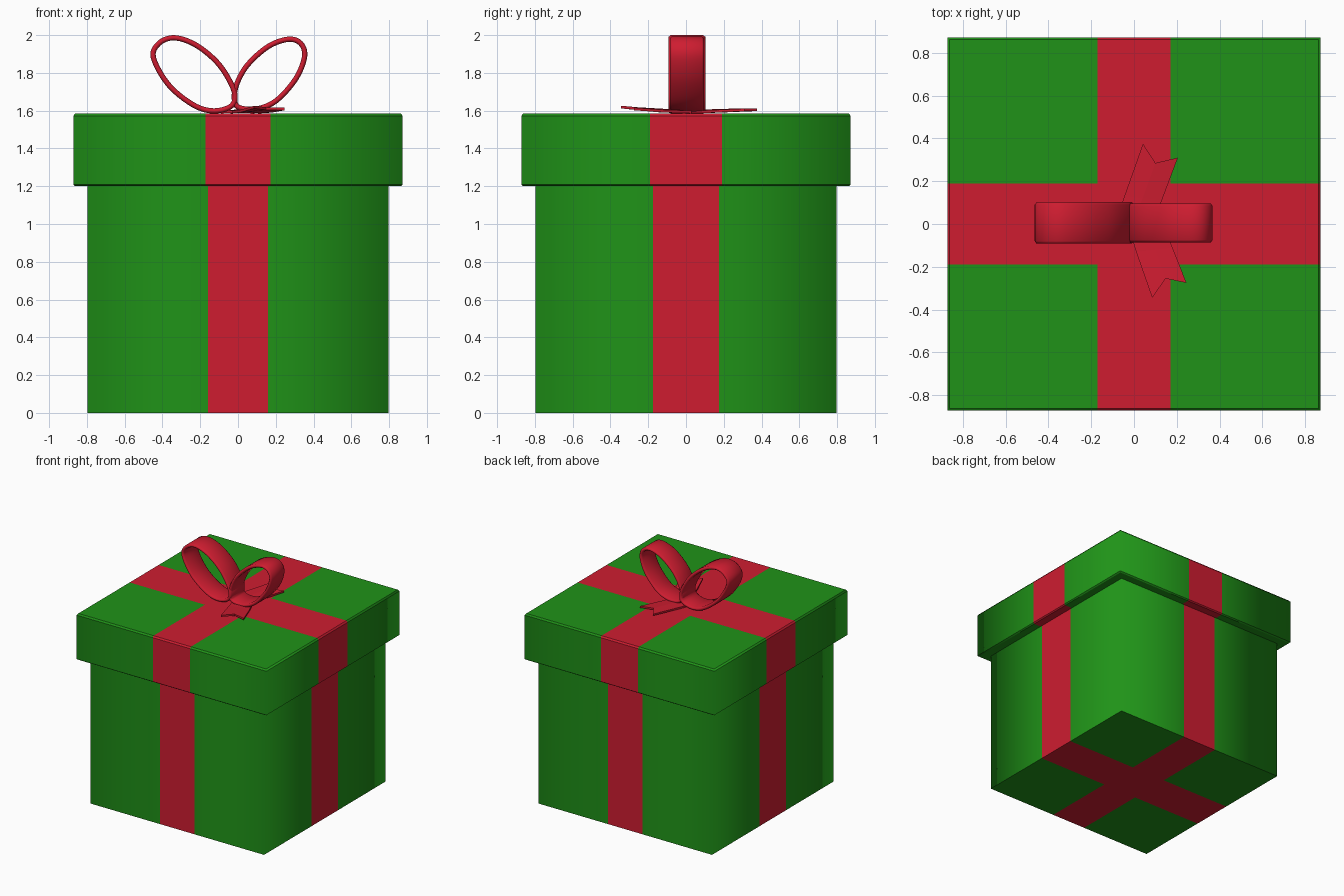
import bpy, bmesh
from mathutils import Vector

if "Cube" in bpy.data.objects:
    bpy.data.objects.remove(bpy.data.objects["Cube"])


def material(name, rgb):
    m = bpy.data.materials.new(name)
    m.diffuse_color = (*rgb, 1)
    m.use_nodes = True
    m.node_tree.nodes["Principled BSDF"].inputs["Base Color"].default_value = m.diffuse_color
    return m


GREEN = material("green_paper", (0.014, 0.29, 0.009))
RED = material("red_ribbon", (0.62, 0.012, 0.03))


def finish(name, bm, mats):
    bmesh.ops.recalc_face_normals(bm, faces=bm.faces)
    me = bpy.data.meshes.new(name)
    bm.to_mesh(me)
    bm.free()
    ob = bpy.data.objects.new(name, me)
    bpy.context.collection.objects.link(ob)
    for m in mats:
        me.materials.append(m)
    return ob


def wrapped_box(name, levels, wx, wy):
    """Box from (z, half size) levels, with ribbon bands of half width wx and wy."""
    bm = bmesh.new()
    ring = ([(i, 0) for i in range(3)] + [(3, j) for j in range(3)]
            + [(i, 3) for i in (3, 2, 1)] + [(0, j) for j in (3, 2, 1)])
    grids = []
    for n, (z, s) in enumerate(levels):
        xs, ys = (-s, -wx, wx, s), (-s, -wy, wy, s)
        cap = n in (0, len(levels) - 1)
        keys = [(i, j) for i in range(4) for j in range(4)] if cap else ring
        grids.append({(i, j): bm.verts.new((xs[i], ys[j], z)) for i, j in keys})
    for lo, hi in zip(grids, grids[1:]):
        for a, b in zip(ring, ring[1:] + ring[:1]):
            bm.faces.new((lo[a], lo[b], hi[b], hi[a]))
    for g in (grids[0], grids[-1]):
        for i in range(3):
            for j in range(3):
                bm.faces.new((g[i, j], g[i + 1, j], g[i + 1, j + 1], g[i, j + 1]))
    for f in bm.faces:
        c = f.calc_center_median()
        f.material_index = int(abs(c.x) < wx * 0.9 or abs(c.y) < wy * 0.9)
        f.smooth = True
    # rims stay crisp, upright corners are shaded softly
    for e in bm.edges:
        e.smooth = abs(e.verts[0].co.z - e.verts[1].co.z) > 1e-4
    return finish(name, bm, (GREEN, RED))


def bow_loop(name, outline, y0, y1, thick=0.028, steps=6):
    """Closed ribbon loop: smooth curve in the xz plane, swept with a rounded strip section."""
    pts = [Vector((x, 0, z)) for x, z in outline]
    n = len(pts)
    path = []
    for i in range(n):
        a, b, c, d = (pts[(i + k) % n] for k in (-1, 0, 1, 2))
        for s in range(steps):
            t = s / steps
            path.append(0.5 * (2 * b + (c - a) * t + (2 * a - 5 * b + 4 * c - d) * t ** 2
                               + (3 * b - a - 3 * c + d) * t ** 3))
    e = 0.012
    section = [(y0 + e, 0), (y1 - e, 0), (y1, thick * 0.3), (y1, thick * 0.7),
               (y1 - e, thick), (y0 + e, thick), (y0, thick * 0.7), (y0, thick * 0.3)]
    bm = bmesh.new()
    rings = []
    for i, p in enumerate(path):
        t = (path[(i + 1) % len(path)] - path[i - 1]).normalized()
        inward = Vector((t.z, 0, -t.x))          # outlines run clockwise from the front
        rings.append([bm.verts.new(p + inward * o + Vector((0, y, 0))) for y, o in section])
    for i, r in enumerate(rings):
        q = rings[(i + 1) % len(rings)]
        for k in range(8):
            m = (k + 1) % 8
            bm.faces.new((r[k], r[m], q[m], q[k])).smooth = True
    return finish(name, bm, (RED,))


def tail(name, rows, thick=0.014):
    """Flat ribbon end from (left, middle, right) rows; the last row forms the notch."""
    bm = bmesh.new()
    grid = [[bm.verts.new(p) for p in row] for row in rows]
    for a, b in zip(grid, grid[1:]):
        for k in range(2):
            bm.faces.new((a[k], a[k + 1], b[k + 1], b[k]))
    top = bmesh.ops.extrude_face_region(bm, geom=bm.faces[:])["geom"]
    bmesh.ops.translate(bm, vec=(0, 0, thick),
                        verts=[v for v in top if isinstance(v, bmesh.types.BMVert)])
    return finish(name, bm, (RED,))


# Box and overhanging lid
wrapped_box("box_body", [(0, 0.797), (1.21, 0.797)], 0.158, 0.175)
wrapped_box("box_lid", [(1.2, 0.862), (1.208, 0.872), (1.572, 0.872), (1.585, 0.862)],
            0.171, 0.19)

# Bow loops
bow_loop("bow_loop_left",
         [(-0.462, 1.88), (-0.43, 1.965), (-0.34, 2.0), (-0.22, 1.962), (-0.10, 1.865),
          (-0.022, 1.745), (-0.002, 1.66), (-0.04, 1.605), (-0.14, 1.585),
          (-0.25, 1.622), (-0.38, 1.73)], -0.092, 0.102)
bow_loop("bow_loop_right",
         [(0.367, 1.89), (0.34, 1.968), (0.265, 1.992), (0.15, 1.95), (0.035, 1.845),
          (-0.025, 1.73), (-0.03, 1.64), (0.01, 1.6), (0.11, 1.597),
          (0.215, 1.645), (0.32, 1.765)][::-1], -0.086, 0.096)
bpy.data.objects["bow_loop_right"].data.update()

# Notched ribbon ends
tail("tail_back", [
    [(-0.09, 0.0, 1.586), (-0.01, -0.01, 1.588), (0.08, -0.02, 1.586)],
    [(-0.045, 0.13, 1.588), (0.04, 0.12, 1.593), (0.13, 0.11, 1.588)],
    [(0.042, 0.375, 1.598), (0.10, 0.285, 1.598), (0.205, 0.31, 1.597)]])
tail("tail_front", [
    [(-0.04, 0.03, 1.586), (0.04, 0.03, 1.588), (0.12, 0.03, 1.586)],
    [(0.01, -0.13, 1.59), (0.10, -0.12, 1.596), (0.18, -0.11, 1.59)],
    [(0.085, -0.345, 1.612), (0.148, -0.255, 1.604), (0.245, -0.275, 1.602)]])
